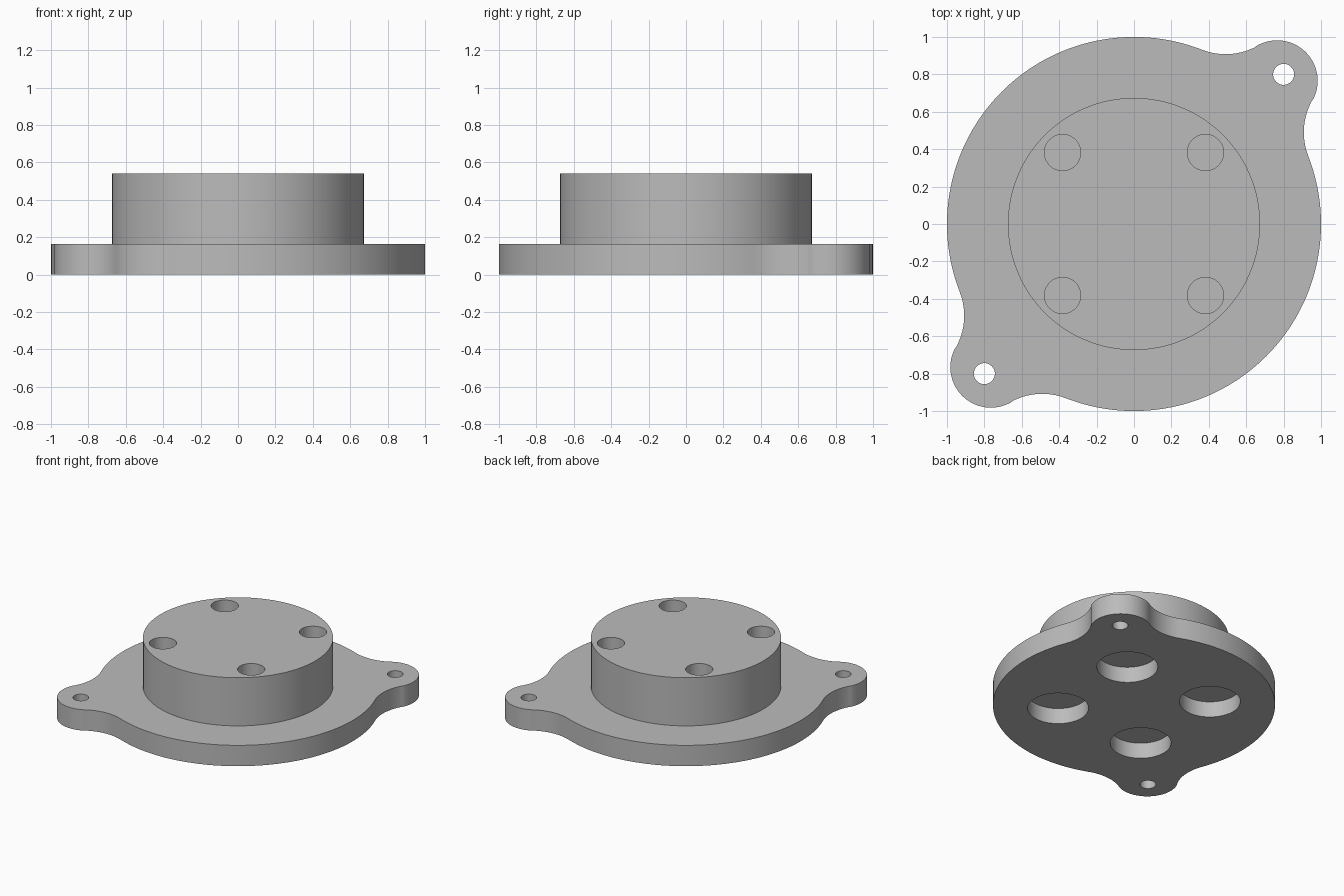
import bpy
import bmesh
from math import atan2, cos, sin, pi, radians
from mathutils import Vector

cube = bpy.data.objects.get("Cube")
if cube:
    bpy.data.objects.remove(cube, do_unlink=True)

# Main dimensions
PLATE_R, PLATE_H = 1.0, 0.163
BOSS_R, BOSS_TOP = 0.674, 0.54
EAR_POS, EAR_R = 0.765, 0.217
FILLET_R, FILLET_X, FILLET_Y = 0.35, 0.49, 1.258
EAR_HOLE_POS, EAR_HOLE_R = 0.80, 0.056
BOLT_POS, BOLT_R, BOLT_DEPTH = 0.382, 0.097, 0.25
POCKET_R, POCKET_DEPTH = 0.216, 0.123

grey = bpy.data.materials.new("plain grey")
grey.use_nodes = True
colour = (0.5, 0.5, 0.5, 1.0)
grey.diffuse_color = colour
grey.node_tree.nodes["Principled BSDF"].inputs["Base Color"].default_value = colour


def prism(name, outline, z0, z1):
    """Extrude a closed counter-clockwise outline from z0 to z1."""
    bm = bmesh.new()
    base = bm.faces.new([bm.verts.new((p.x, p.y, z0)) for p in outline])
    top = bmesh.ops.extrude_face_region(bm, geom=[base], use_keep_orig=True)
    verts = [g for g in top["geom"] if isinstance(g, bmesh.types.BMVert)]
    bmesh.ops.translate(bm, verts=verts, vec=(0, 0, z1 - z0))
    bmesh.ops.recalc_face_normals(bm, faces=bm.faces)
    mesh = bpy.data.meshes.new(name)
    bm.to_mesh(mesh)
    bm.free()
    mesh.materials.append(grey)
    obj = bpy.data.objects.new(name, mesh)
    bpy.context.collection.objects.link(obj)
    return obj


def arc(centre, radius, start, end, steps):
    angles = [start + (end - start) * i / steps for i in range(steps + 1)]
    return [centre + Vector((cos(a), sin(a))) * radius for a in angles]


def circle(x, y, radius, steps):
    return arc(Vector((x, y)), radius, 0, 2 * pi, steps)[:-1]


def activate(obj):
    bpy.ops.object.select_all(action="DESELECT")
    obj.select_set(True)
    bpy.context.view_layer.objects.active = obj


def drill(obj, spots, radius, z0, z1):
    """Cut a round hole at every spot."""
    for x, y in spots:
        cutter = prism("cutter", circle(x, y, radius, 48), z0, z1)
        cutter.hide_render = True
        activate(obj)
        mod = obj.modifiers.new("hole", "BOOLEAN")
        mod.operation, mod.solver, mod.object = "DIFFERENCE", "EXACT", cutter
        bpy.ops.object.modifier_apply(modifier=mod.name)
        bpy.data.objects.remove(cutter, do_unlink=True)


# Flange outline: one half is an ear, its two blend arcs and a rim arc
origin = Vector((0, 0))
ear = Vector((EAR_POS, EAR_POS))
low = Vector((FILLET_Y, FILLET_X))
high = Vector((FILLET_X, FILLET_Y))


def heading(a, b):
    return atan2(b.y - a.y, b.x - a.x)


half = arc(low, FILLET_R, heading(low, origin) + 2 * pi, heading(low, ear), 16)
half += arc(ear, EAR_R, heading(ear, low), heading(ear, high), 40)[1:]
half += arc(high, FILLET_R, heading(high, ear) + 2 * pi,
            heading(high, origin) + 2 * pi, 16)[1:]
half += arc(origin, PLATE_R, heading(origin, high),
            heading(origin, low) + pi, 64)[1:-1]
outline = half + [-p for p in half]

corners = [(sx * BOLT_POS, sy * BOLT_POS) for sx in (-1, 1) for sy in (-1, 1)]
ears = [(s * EAR_HOLE_POS, s * EAR_HOLE_POS) for s in (-1, 1)]

# Flange plate with ear holes and round pockets underneath
flange = prism("flange_plate", outline, 0, PLATE_H)
drill(flange, ears, EAR_HOLE_R, -0.1, PLATE_H + 0.1)
drill(flange, corners, POCKET_R, -0.1, POCKET_DEPTH)

# Raised boss with four blind holes in its top
boss = prism("round_boss", circle(0, 0, BOSS_R, 128), PLATE_H, BOSS_TOP)
drill(boss, corners, BOLT_R, BOSS_TOP - BOLT_DEPTH, BOSS_TOP + 0.1)

for part in (flange, boss):
    activate(part)
    bpy.ops.object.shade_smooth_by_angle(angle=radians(30))
